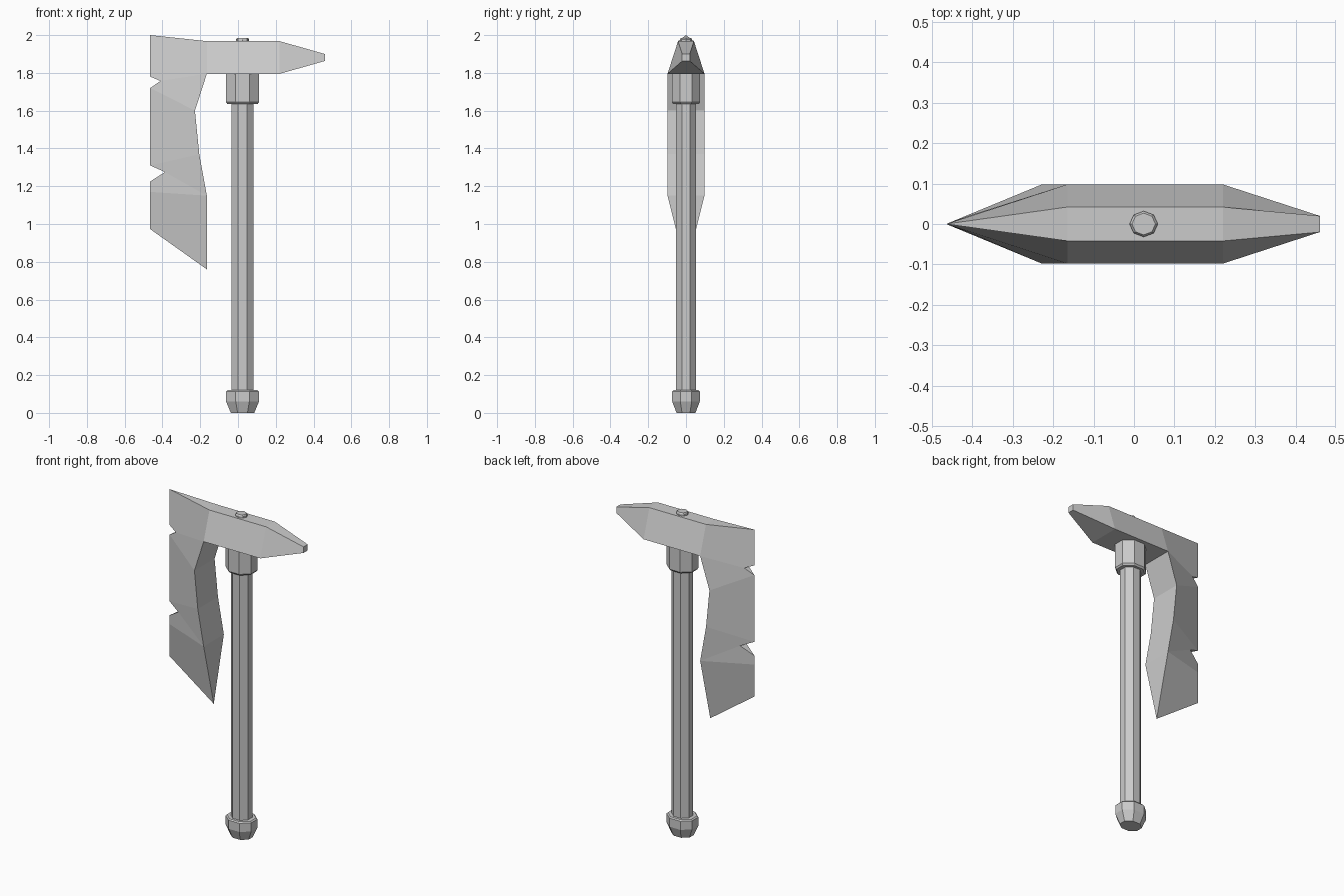
import bpy, math

if "Cube" in bpy.data.objects:
    bpy.data.objects.remove(bpy.data.objects["Cube"])

CX = 0.024  # handle axis


def make_object(name, verts, faces):
    mesh = bpy.data.meshes.new(name)
    mesh.from_pydata(verts, [], faces)
    mesh.validate()
    obj = bpy.data.objects.new(name, mesh)
    bpy.context.collection.objects.link(obj)
    return obj


def octagon_loft(name, rings, turn=math.pi / 8):
    """Stack of eight-sided rings given as (z, half width x, half width y)."""
    k = 1 / math.cos(turn)
    verts = [(CX + rx * k * math.cos(turn + i * math.pi / 4),
              ry * k * math.sin(turn + i * math.pi / 4), z)
             for z, rx, ry in rings for i in range(8)]
    faces = [(r * 8 + i, r * 8 + (i + 1) % 8, r * 8 + 8 + (i + 1) % 8, r * 8 + 8 + i)
             for r in range(len(rings) - 1) for i in range(8)]
    faces.append(tuple(reversed(range(8))))
    faces.append(tuple(range(len(verts) - 8, len(verts))))
    return make_object(name, verts, faces)


# Handle, pommel, collar and top pin
octagon_loft("handle", [(0.08, 0.058, 0.052), (1.70, 0.058, 0.052)])
octagon_loft("pommel", [(0, 0.062, 0.05), (0.06, 0.087, 0.073),
                        (0.113, 0.087, 0.073), (0.12, 0.08, 0.067)])
octagon_loft("collar", [(1.635, 0.08, 0.067), (1.645, 0.087, 0.075), (1.80, 0.087, 0.075)])
octagon_loft("top_pin", [(1.95, 0.035, 0.032), (1.978, 0.035, 0.032),
                         (1.985, 0.029, 0.027)], 0)

# Axe head outline, counted around the silhouette: (x, z, half thickness)
outline = [
    (-0.465, 2.00, 0), (-0.465, 1.78, 0), (-0.41, 1.757, 0.02), (-0.465, 1.72, 0),
    (-0.465, 1.31, 0), (-0.387, 1.275, 0.027), (-0.465, 1.225, 0), (-0.465, 1.17, 0),
    (-0.465, 0.973, 0), (-0.165, 0.76, 0), (-0.165, 1.15, 0.098), (-0.205, 1.37, 0.098),
    (-0.228, 1.60, 0.098), (-0.165, 1.795, 0.098), (0.22, 1.795, 0.098),
    (0.46, 1.863, 0.02), (0.46, 1.90, 0.02), (0.22, 1.968, 0.042), (-0.165, 1.968, 0.042)]
# Side panels as indices into the outline
panels = [(0, 1, 2, 13, 18), (2, 3, 12, 13), (3, 4, 11, 12), (4, 5, 10, 11),
          (5, 6, 7, 10), (7, 8, 9, 10), (13, 14, 17, 18), (14, 15, 16, 17)]

verts, near, far = [], [], []
for x, z, w in outline:
    near.append(len(verts))
    verts.append((x, -w, z))
    if w:
        verts.append((x, w, z))
    far.append(len(verts) - 1)

faces = [tuple(near[i] for i in p) for p in panels]
faces += [tuple(far[i] for i in reversed(p)) for p in panels]
# Rim joining the two sides, closing to a sharp edge where thickness is zero
for i in range(len(outline)):
    j = (i + 1) % len(outline)
    rim = list(dict.fromkeys((near[j], near[i], far[i], far[j])))
    if len(rim) > 2:
        faces.append(tuple(rim))
make_object("axe_head", verts, faces)
